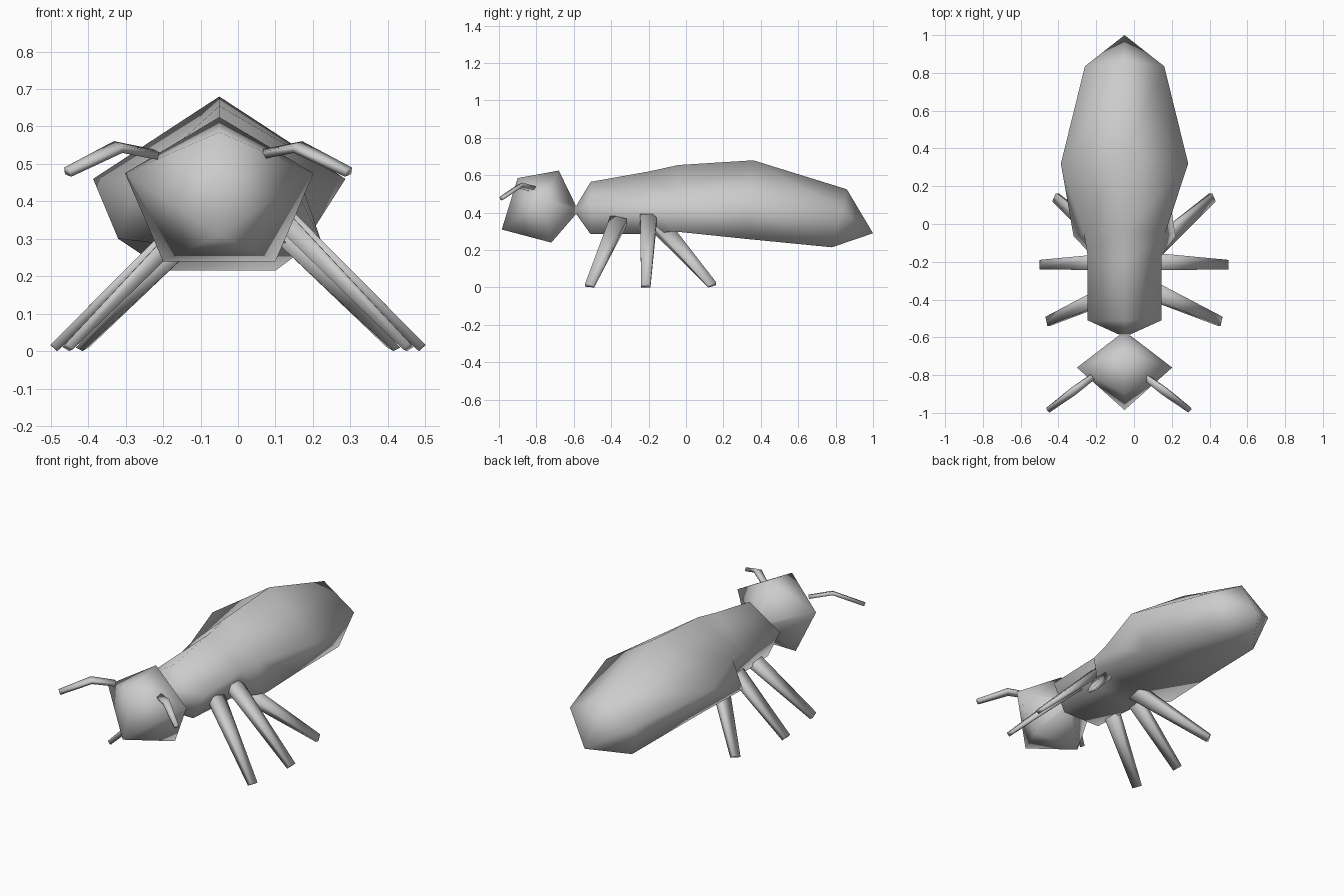
import bpy, bmesh
from mathutils import Vector

cube = bpy.data.objects.get("Cube")
if cube:
    bpy.data.objects.remove(cube)

grey = bpy.data.materials.new("warm_free_grey")
grey.use_nodes = True
grey.diffuse_color = (0.6, 0.6, 0.6, 1)
grey.node_tree.nodes["Principled BSDF"].inputs["Base Color"].default_value = (0.6, 0.6, 0.6, 1)

MID = -0.05   # body centre line


def finish(name, bm):
    bmesh.ops.recalc_face_normals(bm, faces=bm.faces)
    mesh = bpy.data.meshes.new(name)
    bm.to_mesh(mesh)
    bm.free()
    mesh.materials.append(grey)
    mesh.shade_smooth()
    obj = bpy.data.objects.new(name, mesh)
    bpy.context.collection.objects.link(obj)
    return obj


def skin(bm, rings):
    """Bridge a list of vertex rings into a tube."""
    for a, b in zip(rings, rings[1:]):
        n = len(a)
        for i in range(n):
            j = (i + 1) % n
            bm.faces.new((a[i], a[j], b[j], b[i]))


def pentagon(bm, top, side, low):
    """top = (y, z); side and low = (half width, y, z)."""
    pts = [(0, *top), side, low, (-low[0], *low[1:]), (-side[0], *side[1:])]
    return [bm.verts.new((MID + x, y, z)) for x, y, z in pts]


def tail_cap(bm, ring, tip):
    """Close a pentagon ring onto a single point."""
    v = bm.verts.new((MID, *tip))
    for i in range(5):
        bm.faces.new((ring[i], ring[(i + 1) % 5], v))


# Body: thorax flowing into the abdomen
bm = bmesh.new()
body = [pentagon(bm, *r) for r in (
    ((-0.585, 0.44), (0.03, -0.585, 0.42), (0.02, -0.585, 0.39)),
    ((-0.51, 0.565), (0.195, -0.51, 0.44), (0.12, -0.51, 0.285)),
    ((-0.2, 0.62), (0.195, -0.17, 0.45), (0.14, -0.2, 0.285)),
    ((-0.04, 0.655), (0.215, -0.05, 0.46), (0.27, -0.065, 0.3)),
    ((0.36, 0.68), (0.337, 0.32, 0.46), (0.21, 0.32, 0.26)),
    ((0.86, 0.525), (0.21, 0.835, 0.41), (0.15, 0.78, 0.215)),
)]
skin(bm, body)
bm.faces.new(body[0])
tail_cap(bm, body[-1], (1.0, 0.29))
finish("body", bm)

# Head: five-sided block with a brow point and a low snout
bm = bmesh.new()
neck = pentagon(bm, (-0.59, 0.44), (0.03, -0.59, 0.42), (0.02, -0.59, 0.39))
skull = pentagon(bm, (-0.68, 0.625), (0.252, -0.76, 0.475), (0.15, -0.72, 0.24))
brow = bm.verts.new((MID, -0.9, 0.585))
snout = bm.verts.new((MID, -0.985, 0.31))
skin(bm, [neck, skull])
bm.faces.new(neck)
top, l_side, l_low, r_low, r_side = skull
for side, low in ((l_side, l_low), (r_side, r_low)):
    bm.faces.new((top, side, brow))
    bm.faces.new((brow, side, snout))
    bm.faces.new((side, low, snout))
bm.faces.new((l_low, r_low, snout))
finish("head", bm)


def limb(name, path, sizes, wide, mirror=0):
    """Tapered four-sided limb; sizes = (width, thickness) per point."""
    for label, sign in (("left", 1), ("right", -1)):
        bm = bmesh.new()
        rings = []
        for i, (p, (w, t)) in enumerate(zip(path, sizes)):
            a, b = path[max(i - 1, 0)], path[min(i + 1, len(path) - 1)]
            along = (Vector(b) - Vector(a)).normalized()
            across = Vector(wide) - along * along.dot(Vector(wide))
            across.normalize()
            over = along.cross(across)
            ring = []
            for u, v in ((-1, -1), (1, -1), (1, 1), (-1, 1)):
                c = Vector(p) + across * u * w / 2 + over * v * t / 2
                c.x = mirror + sign * (c.x - mirror)
                c.z = max(c.z, 0)
                ring.append(bm.verts.new(c))
            rings.append(ring)
        skin(bm, rings)
        bm.faces.new(rings[0])
        bm.faces.new(rings[-1])
        finish(f"{label}_{name}", bm)


# Legs: flat blades splayed from the thorax
leg_sizes = ((0.09, 0.05), (0.05, 0.025))
for name, start, end in (
    ("front_leg", (0.11, -0.36, 0.36), (0.455, -0.515, 0.008)),
    ("middle_leg", (0.11, -0.2, 0.375), (0.492, -0.215, 0.008)),
    ("rear_leg", (0.11, -0.13, 0.32), (0.415, 0.14, 0.01)),
):
    limb(name, (start, end), leg_sizes, (0, 1, 0))

# Antennae: bent feelers
limb("antenna", ((0.06, -0.81, 0.525), (0.16, -0.885, 0.545), (0.295, -0.985, 0.478)),
     ((0.03, 0.02), (0.04, 0.02), (0.025, 0.02)), (0.5, 0.7, 0.3), -0.08)
